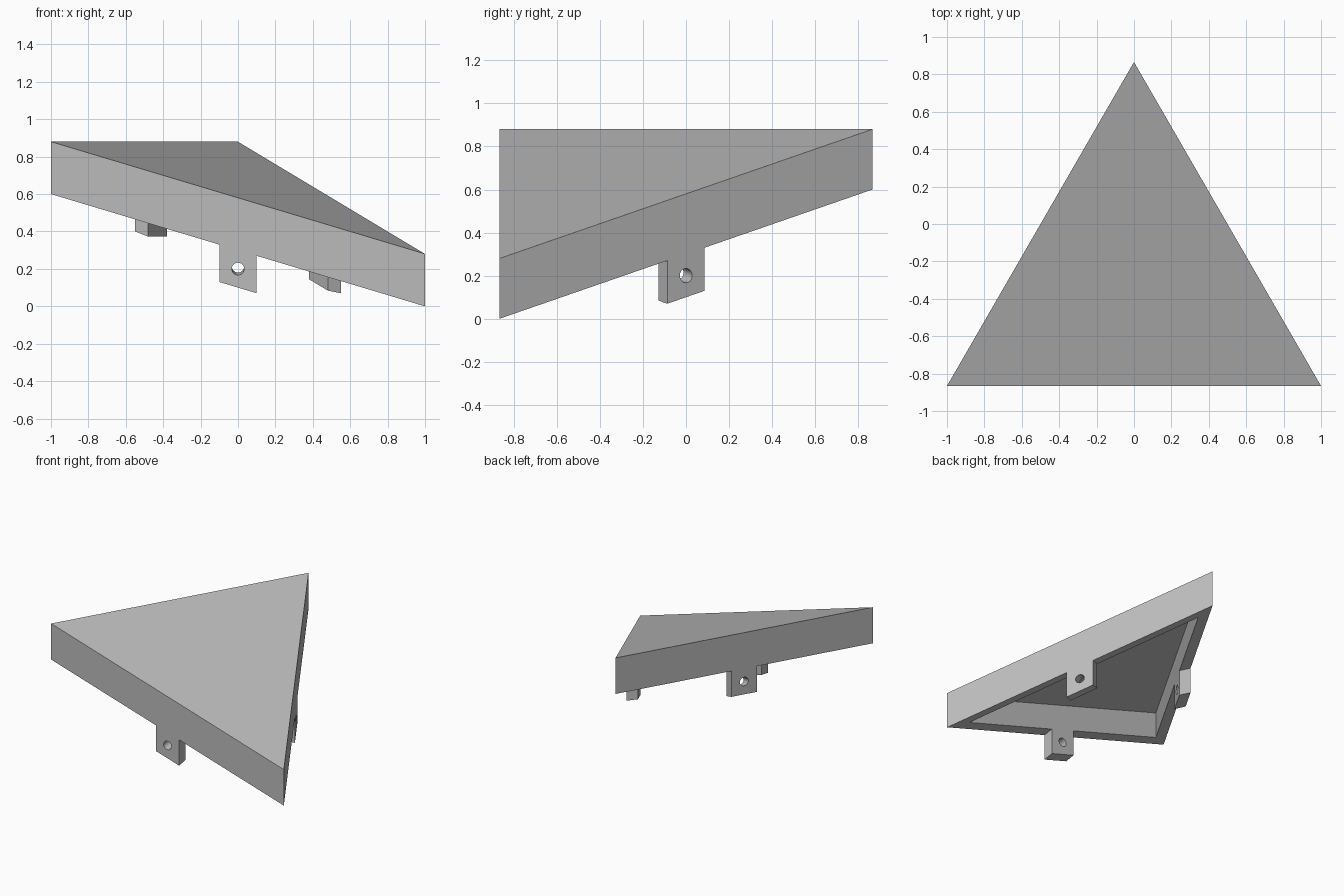
import bpy, bmesh
from math import cos, sin, pi, radians
from mathutils import Vector

cube = bpy.data.objects.get("Cube")
if cube:
    bpy.data.objects.remove(cube, do_unlink=True)

grey = bpy.data.materials.new("mid grey")
grey.use_nodes = True
colour = (0.5, 0.5, 0.5, 1)
grey.diffuse_color = colour
grey.node_tree.nodes["Principled BSDF"].inputs["Base Color"].default_value = colour

SIDE_H = 0.28      # height of the outer walls
WALL = 0.08        # wall, roof and tab thickness
TAB_W, TAB_H, HOLE_R = 0.2, 0.2, 0.033
CORNERS = [Vector((-1, -0.866)), Vector((1, -0.866)), Vector((0, 0.866))]
CENTRE = sum(CORNERS, Vector((0, 0))) / 3


def rim(p):
    """Height of the tilted lower rim above a ground point."""
    return 0.45 - 0.3 * p.x + 0.1732 * p.y


def finish(name, bm):
    bmesh.ops.recalc_face_normals(bm, faces=bm.faces)
    mesh = bpy.data.meshes.new(name)
    bm.to_mesh(mesh)
    bm.free()
    mesh.materials.append(grey)
    mesh.shade_smooth()
    mesh.set_sharp_from_angle(angle=radians(35))
    obj = bpy.data.objects.new(name, mesh)
    bpy.context.collection.objects.link(obj)


# Tilted triangular cover, hollow underneath
bm = bmesh.new()
inner = [p + (CENTRE - p).normalized() * 2 * WALL for p in CORNERS]
loops = []
for points, lift in ((CORNERS, SIDE_H), (CORNERS, 0), (inner, 0), (inner, SIDE_H - WALL)):
    loops.append([bm.verts.new((p.x, p.y, rim(p) + lift)) for p in points])
bm.faces.new(loops[0])
bm.faces.new(loops[-1])
for a, b in zip(loops, loops[1:]):
    for i in range(3):
        j = (i + 1) % 3
        bm.faces.new((a[i], a[j], b[j], b[i]))
finish("triangular_cover", bm)


def add_spline(curve, points):
    spline = curve.splines.new('POLY')
    spline.points.add(len(points) - 1)
    for sp, (u, v) in zip(spline.points, points):
        sp.co = (u, v, 0, 1)
    spline.use_cyclic_u = True


# Drilled tab hanging from the middle of each side
def mounting_tab(name, start, end):
    along = (end - start).normalized()
    inward = Vector((-along.y, along.x))
    middle = (start + end) / 2
    slope = (rim(end) - rim(start)) / (end - start).length
    curve = bpy.data.curves.new(name + "_profile", 'CURVE')
    curve.dimensions = '2D'
    curve.fill_mode = 'BOTH'
    curve.extrude = WALL / 2
    w = TAB_W / 2
    add_spline(curve, [(-w, -TAB_H), (w, -TAB_H), (w, 0), (-w, 0)])
    ring = [(HOLE_R * cos(k * pi / 16), HOLE_R * sin(k * pi / 16)) for k in range(32)]
    add_spline(curve, [(u, v - TAB_H / 2 - slope * u) for u, v in ring])
    helper = bpy.data.objects.new(name + "_profile", curve)
    bpy.context.collection.objects.link(helper)
    graph = bpy.context.evaluated_depsgraph_get()
    flat = bpy.data.meshes.new_from_object(helper.evaluated_get(graph))
    bpy.data.objects.remove(helper)
    bm = bmesh.new()
    bm.from_mesh(flat)
    bmesh.ops.remove_doubles(bm, verts=bm.verts, dist=0.0005)
    for vert in bm.verts:
        u, v, depth = vert.co
        p = middle + along * u + inward * (depth + WALL / 2)
        vert.co = (p.x, p.y, rim(p) + v)
    finish(name, bm)


for i, name in enumerate(("front_tab", "left_tab", "right_tab")):
    mounting_tab(name, CORNERS[i], CORNERS[(i + 1) % 3])
